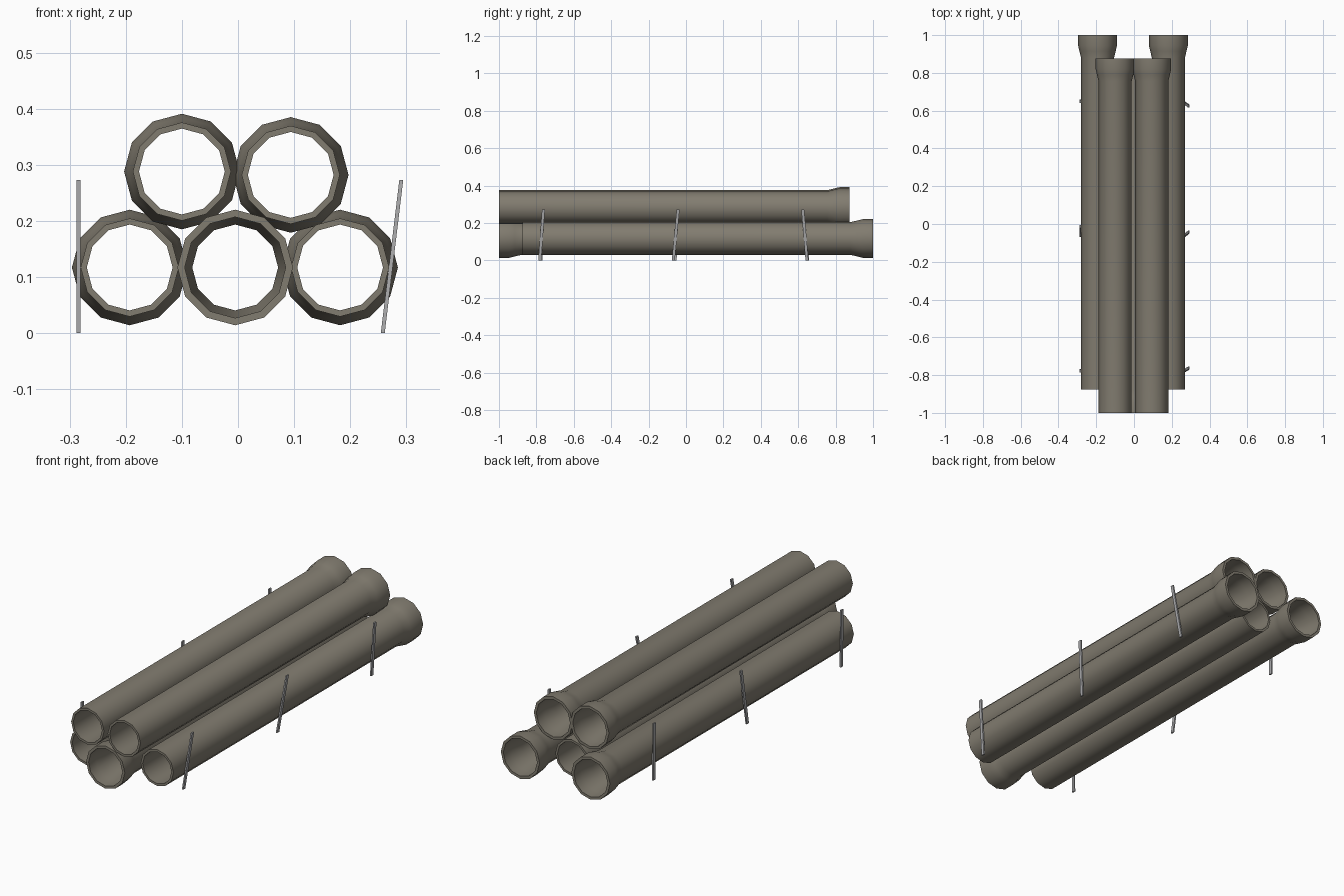
import bpy, bmesh, math
from mathutils import Vector

if "Cube" in bpy.data.objects:
    bpy.data.objects.remove(bpy.data.objects["Cube"])


def material(name, rgb):
    m = bpy.data.materials.new(name)
    m.diffuse_color = (*rgb, 1)
    m.use_nodes = True
    m.node_tree.nodes["Principled BSDF"].inputs["Base Color"].default_value = m.diffuse_color
    return m


clay = material("grey brown pipe", (0.22, 0.20, 0.16))
steel = material("grey steel", (0.40, 0.40, 0.41))


def finish(bm, name, mat):
    bmesh.ops.recalc_face_normals(bm, faces=bm.faces)
    mesh = bpy.data.meshes.new(name)
    bm.to_mesh(mesh)
    bm.free()
    mesh.materials.append(mat)
    ob = bpy.data.objects.new(name, mesh)
    bpy.context.collection.objects.link(ob)
    return ob


# Closed wall profile: (radius, distance from plain end); the last part is the flared socket
LENGTH, SIDES = 1.875, 12
PROFILE = [(0.0875, 0), (0.0875, LENGTH - 0.12), (0.096, LENGTH - 0.085),
           (0.103, LENGTH - 0.055), (0.103, LENGTH), (0.09, LENGTH),
           (0.09, LENGTH - 0.055), (0.0765, LENGTH - 0.12), (0.0765, 0)]


def pipe(name, x, z, plain_y, direction):
    bm = bmesh.new()
    rings = []
    for i in range(SIDES):
        a = math.tau * i / SIDES
        rings.append([bm.verts.new((x + r * math.sin(a), plain_y + direction * d,
                                    z + r * math.cos(a))) for r, d in PROFILE])
    n = len(PROFILE)
    for i in range(SIDES):
        a, b = rings[i], rings[(i + 1) % SIDES]
        for j in range(n):
            k = (j + 1) % n
            bm.faces.new((a[j], a[k], b[k], b[j]))
    ob = finish(bm, name, clay)
    bpy.ops.object.select_all(action='DESELECT')
    ob.select_set(True)
    bpy.context.view_layer.objects.active = ob
    bpy.ops.object.shade_smooth_by_angle(angle=math.radians(40))


# Bottom row of three (middle one reversed), top row of two
pipe("bottom_left_pipe", -0.193, 0.117, -0.875, 1)
pipe("bottom_middle_pipe", -0.005, 0.117, 0.875, -1)
pipe("bottom_right_pipe", 0.182, 0.117, -0.875, 1)
pipe("top_left_pipe", -0.10, 0.288, -1.0, 1)
pipe("top_right_pipe", 0.094, 0.282, -1.0, 1)


# Thin flat stake swept from its foot to its top
def stake(name, foot, top):
    bm = bmesh.new()
    bmesh.ops.create_cube(bm, size=1)
    foot, top = Vector(foot), Vector(top)
    for v in bm.verts:
        base = top if v.co.z > 0 else foot
        v.co = base + Vector((v.co.x * 0.007, v.co.y * 0.016, 0))
    finish(bm, name, steel)


for i, (y0, y1) in enumerate([(-0.782, -0.762), (-0.068, -0.042), (0.647, 0.624)]):
    stake(f"right_stake_{i + 1}", (0.258, y0, 0.0), (0.291, y1, 0.273))
for i, (y0, y1) in enumerate([(-0.775, -0.778), (-0.06, -0.012), (0.65, 0.648)]):
    stake(f"left_stake_{i + 1}", (-0.284, y0, 0.0), (-0.284, y1, 0.273))
